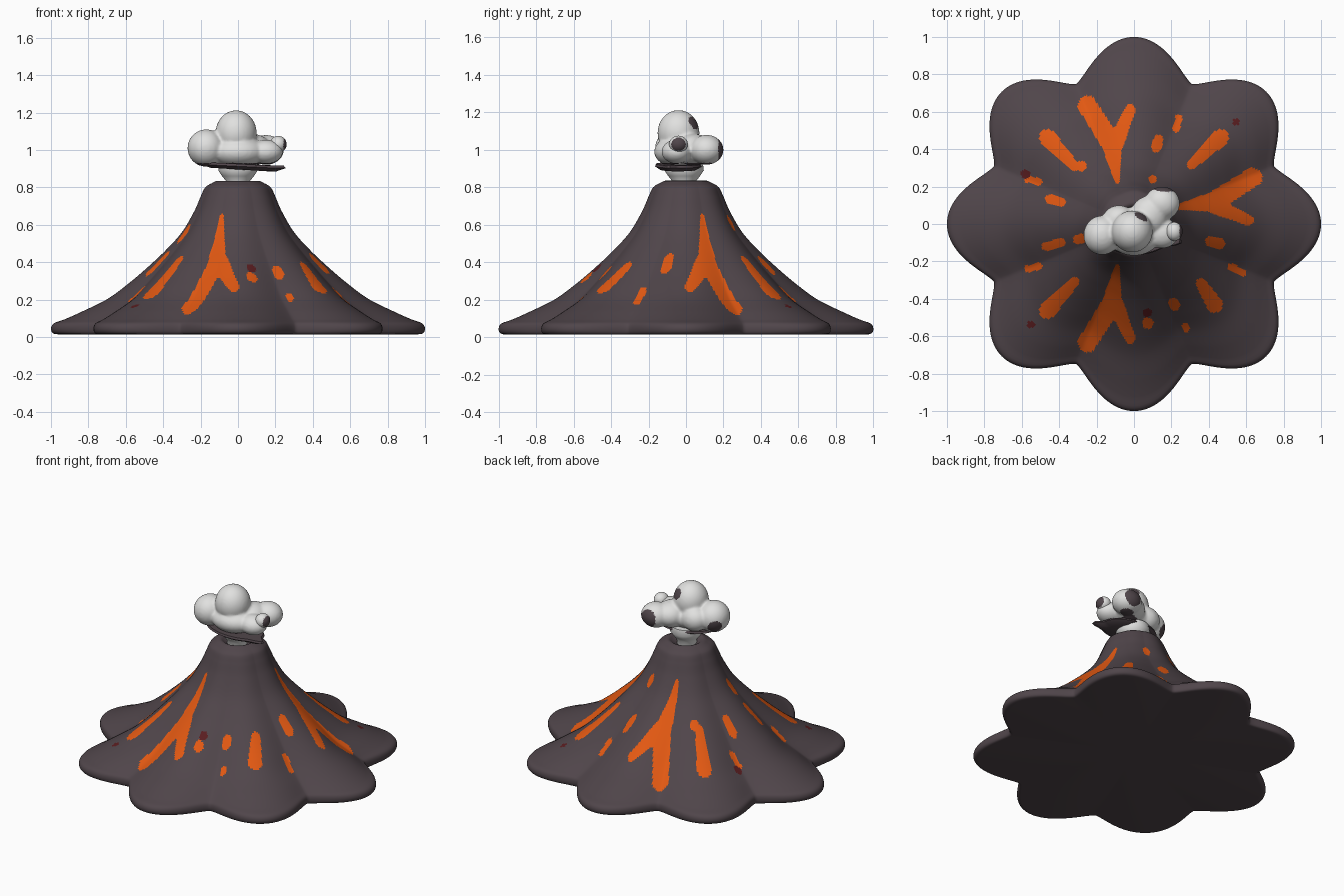
import bpy, bmesh, math
from mathutils import Vector

if "Cube" in bpy.data.objects:
    bpy.data.objects.remove(bpy.data.objects["Cube"])


def material(name, rgb):
    m = bpy.data.materials.new(name)
    m.diffuse_color = (*rgb, 1)
    m.use_nodes = True
    m.node_tree.nodes["Principled BSDF"].inputs["Base Color"].default_value = m.diffuse_color
    return m


ROCK = material("rock", (0.080, 0.060, 0.069))
LAVA = material("lava", (0.76, 0.098, 0.006))
EMBER = material("ember_red", (0.10, 0.012, 0.014))
SMOKE = material("smoke", (0.75, 0.75, 0.74))


def smooth(ob, angle):
    bpy.ops.object.select_all(action='DESELECT')
    ob.select_set(True)
    bpy.context.view_layer.objects.active = ob
    bpy.ops.object.shade_smooth_by_angle(angle=math.radians(angle))


def finish(name, bm, mats, angle=50):
    bmesh.ops.recalc_face_normals(bm, faces=bm.faces)
    me = bpy.data.meshes.new(name)
    bm.to_mesh(me)
    bm.free()
    ob = bpy.data.objects.new(name, me)
    bpy.context.collection.objects.link(ob)
    for m in mats:
        me.materials.append(m)
    smooth(ob, angle)
    return ob


def bridge(bm, lo, hi):
    n = len(lo)
    return [bm.faces.new((lo[i], lo[(i + 1) % n], hi[(i + 1) % n], hi[i])) for i in range(n)]


# --- lava in plan: one forked flow with two side drips, mirrored to three flanks ---
FLOW = [(-.09, -.23, .014, -.12, -.43, .056), (-.12, -.43, .055, -.25, -.635, .05),
        (-.10, -.43, .045, -.02, -.61, .029),
        (-.46, -.46, .046, -.32, -.31, .027), (-.57, -.24, .018, -.51, -.225, .02)]
FLANKS = (lambda x, y: (x, y), lambda x, y: (x, -y), lambda x, y: (-y, -x))
LAVA_CAPS = [(*flip(x1, y1), r1, *flip(x2, y2), r2)
             for flip in FLANKS for x1, y1, r1, x2, y2, r2 in FLOW]
LAVA_CAPS.append((.36, -.32, .03, .43, -.43, .045))

# single blobs: centre, radius, stretch along the slope
BLOBS = [(-.28, .31, .028, 0), (-.42, .125, .026, .03), (-.43, -.11, .024, .04),
         (-.29, -.08, .026, .01), (.075, -.53, .03, 0), (.215, -.43, .027, .01),
         (.435, -.10, .03, .025), (.55, -.245, .02, .035), (.275, -.555, .018, .01),
         (.125, .43, .027, .02), (.10, .24, .022, 0)]
for x, y, r, s in BLOBS:
    d = Vector((x, y)).normalized() * s
    LAVA_CAPS.append((x - d.x, y - d.y, r, x + d.x, y + d.y, r))
EMBER_CAPS = [(x, y, r, x, y, r) for x, y, r in
              ((-.58, .265, .026), (-.55, -.535, .02), (.07, -.475, .025), (.545, .545, .021))]


def inside(p, caps):
    for x1, y1, r1, x2, y2, r2 in caps:
        dx, dy = x2 - x1, y2 - y1
        px, py = p.x - x1, p.y - y1
        t = max(0, min(1, (px * dx + py * dy) / (dx * dx + dy * dy + 1e-9)))
        if math.hypot(px - t * dx, py - t * dy) < r1 + (r2 - r1) * t:
            return True
    return False


# --- volcano cone: smooth profile swept round with eight lobes ---
PROFILE = [(.96, .014), (.99, .02), (1.0, .045), (.985, .073), (.93, .093), (.84, .133),
           (.70, .202), (.58, .29), (.475, .38), (.385, .465), (.30, .56), (.235, .67),
           (.20, .75), (.175, .80), (.14, .822), (.11, .835), (.085, .82), (.05, .80)]


def resample(pts):
    out = []
    for i in range(len(pts) - 1):
        a, b, c, d = (Vector(pts[max(0, min(len(pts) - 1, i + k))]) for k in (-1, 0, 1, 2))
        n = 11 if .09 < b.y < .76 and b.x > .19 else 3
        for j in range(n):
            t = j / n
            out.append(.5 * (2 * b + (c - a) * t + (2 * a - 5 * b + 4 * c - d) * t * t
                             + (3 * b - a - 3 * c + d) * t ** 3))
    return out + [Vector(pts[-1])]


def lobed_point(r, z, a):
    lobe = abs(math.cos(4 * a)) ** 1.35
    k = r * (1 - .19 * (1 - lobe) * min(1, r) ** 1.2)
    return k * math.cos(a), k * math.sin(a), z


SEG = 432
bm = bmesh.new()
rings = [[bm.verts.new(lobed_point(p.x, p.y, math.tau * i / SEG)) for i in range(SEG)]
         for p in resample(PROFILE)]
for lo, hi in zip(rings, rings[1:]):
    for f in bridge(bm, lo, hi):
        c = f.calc_center_median()
        if .09 < c.z < .76:
            f.material_index = 2 if inside(c, EMBER_CAPS) else int(inside(c, LAVA_CAPS))
# crater floor and slightly raised underside
for ring, z in ((rings[-1], .795), (rings[0], .025)):
    mid = bm.verts.new((0, 0, z))
    for i in range(SEG):
        bm.faces.new((ring[i], ring[(i + 1) % SEG], mid))
finish("volcano_cone", bm, [ROCK, LAVA, EMBER])


# --- smoke cloud: puffs (centre, radii) fused into one soft body ---
PUFFS = [(-.01, -.04, 1.09, .11, .112, .122), (0, -.04, .99, .15, .13, .085),
         (-.17, -.06, 1.01, .10, .105, .10), (.08, .04, 1.0, .10, .11, .085),
         (.15, .11, 1.0, .095, .09, .08), (.15, -.05, .99, .09, .08, .065),
         (-.08, .02, 1.0, .09, .08, .08)]


def puff(bm, x, y, z, rx, ry, rz):
    geo = bmesh.ops.create_icosphere(bm, subdivisions=4, radius=1)
    for v in geo["verts"]:
        v.co = (x + v.co.x * rx, y + v.co.y * ry, z + v.co.z * rz)


bm = bmesh.new()
for p in PUFFS:
    puff(bm, *p)
cloud = finish("smoke_cloud", bm, [SMOKE, ROCK])
mod = cloud.modifiers.new("fuse", 'REMESH')
mod.mode, mod.voxel_size = 'VOXEL', .009
bpy.ops.object.modifier_apply(modifier="fuse")
mod = cloud.modifiers.new("soften", 'SMOOTH')
mod.factor, mod.iterations = .5, 6
bpy.ops.object.modifier_apply(modifier="soften")
# sooty patches: underside, back end of the right puff, side of the left puff, upper back
PATCHES = [((.16, .20, 1.0), .062), ((-.235, .02, .97), .05), ((.045, .05, 1.15), .04)]
for f in cloud.data.polygons:
    c = f.center
    soot = c.z < .93 or any((c - Vector(p)).length < r for p, r in PATCHES)
    f.material_index = int(soot)
smooth(cloud, 60)

# --- small side puff with a dark outer spot ---
bm = bmesh.new()
puff(bm, .215, -.04, 1.03, .045, .05, .045)
for f in bm.faces:
    f.material_index = int(f.calc_center_median().x > .243)
finish("side_puff", bm, [SMOKE, ROCK])

# --- dark leaf-shaped sheet under the cloud, pointed at the front right ---
N = 64


def leaf_point(scale, z, a):
    tip = scale * (1 + .32 * math.exp(-((a - math.tau * .94) / .22) ** 2))
    return (.01 + .2 * tip * math.cos(a), -.04 + .125 * tip * math.sin(a),
            z - .01 * math.cos(a))


bm = bmesh.new()
rings = [[bm.verts.new(leaf_point(s, z, math.tau * i / N)) for i in range(N)]
         for s, z in ((.8, .895), (1, .912), (.96, .925))]
for lo, hi in zip(rings, rings[1:]):
    bridge(bm, lo, hi)
bm.faces.new(rings[0])
bm.faces.new(rings[-1])
finish("cloud_underside", bm, [ROCK], 40)

# --- smoke neck rising from the crater ---
bm = bmesh.new()
rings = [[bm.verts.new((r * math.cos(math.tau * i / N), -.01 + r * math.sin(math.tau * i / N), z))
          for i in range(N)]
         for r, z in ((.06, .79), (.065, .835), (.085, .86), (.105, .89), (.10, .93))]
for lo, hi in zip(rings, rings[1:]):
    bridge(bm, lo, hi)
bm.faces.new(rings[0])
bm.faces.new(rings[-1])
finish("smoke_neck", bm, [SMOKE])
